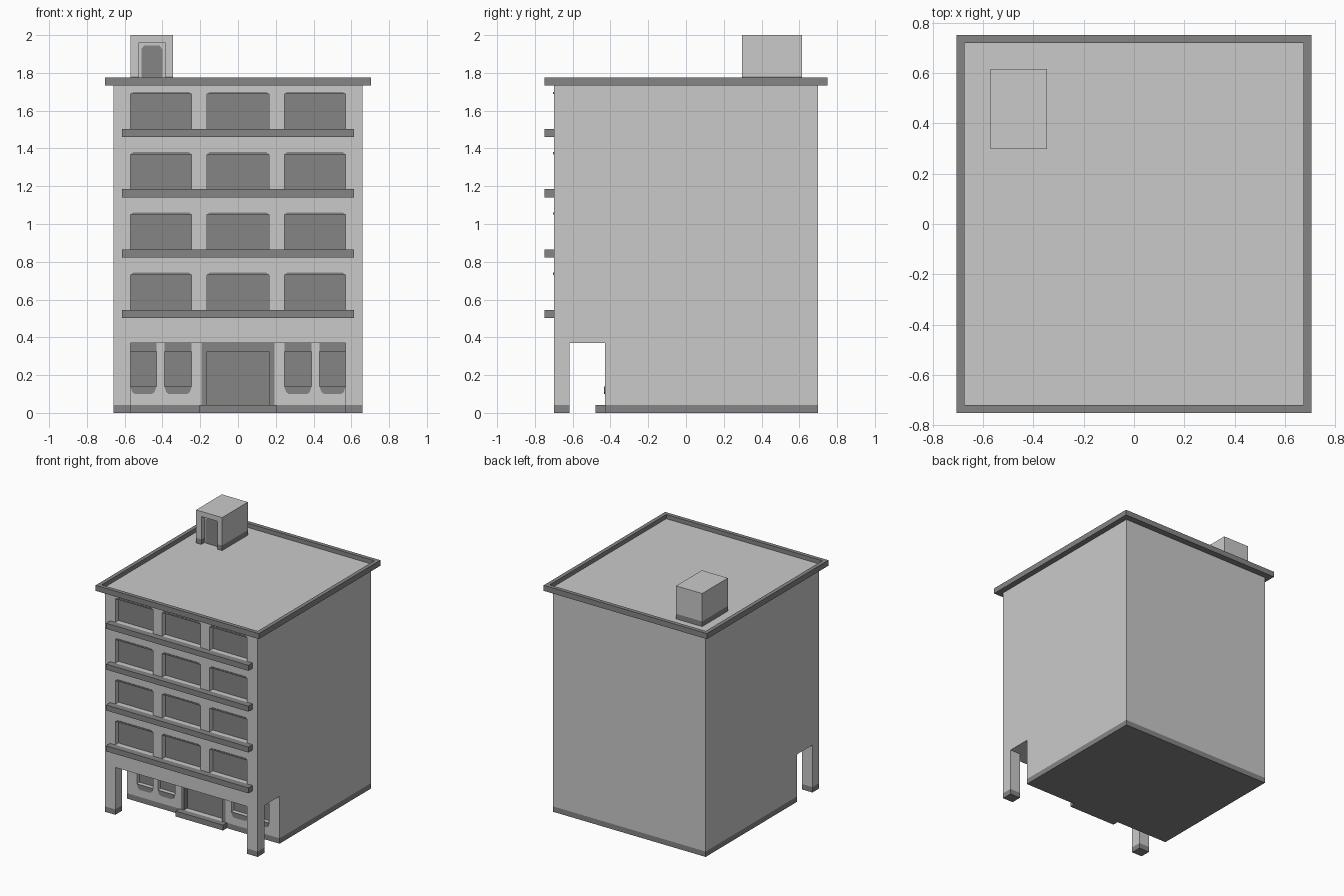
import bpy
import bmesh
from mathutils import Vector

cube = bpy.data.objects.get("Cube")
if cube:
    bpy.data.objects.remove(cube, do_unlink=True)


def material(name, v):
    m = bpy.data.materials.new(name)
    m.diffuse_color = (v, v, v, 1)
    m.use_nodes = True
    m.node_tree.nodes["Principled BSDF"].inputs["Base Color"].default_value = (v, v, v, 1)
    return m


MATS = [material("light_grey", 0.59), material("dark_grey", 0.235)]
LIGHT, DARK = 0, 1


def finish(name, bm):
    mesh = bpy.data.meshes.new(name)
    bm.to_mesh(mesh)
    bm.free()
    for m in MATS:
        mesh.materials.append(m)
    ob = bpy.data.objects.new(name, mesh)
    bpy.context.collection.objects.link(ob)
    return ob


def box_mesh(lo, hi, mat):
    bm = bmesh.new()
    bmesh.ops.create_cube(bm, size=1)
    lo, hi = Vector(lo), Vector(hi)
    for v in bm.verts:
        v.co = Vector([(lo[i] + hi[i]) / 2 + v.co[i] * (hi[i] - lo[i]) for i in range(3)])
    for f in bm.faces:
        f.material_index = mat
    return bm


def box(name, lo, hi, mat):
    return finish(name, box_mesh(lo, hi, mat))


def cut(bm, axis, values):
    for v in values:
        co, no = Vector(), Vector()
        co[axis], no[axis] = v, 1
        bmesh.ops.bisect_plane(bm, geom=bm.verts[:] + bm.edges[:] + bm.faces[:],
                               plane_co=co, plane_no=no, dist=1e-5)


def front_faces(bm, rect):
    """Front-facing faces whose centre lies inside (x0, x1, z0, z1)."""
    x0, x1, z0, z1 = rect
    bm.normal_update()
    return [f for f in bm.faces if f.normal.y < -0.9
            and x0 < f.calc_center_median().x < x1
            and z0 < f.calc_center_median().z < z1]


def recess(bm, rect, depth, mat):
    faces = front_faces(bm, rect)
    bmesh.ops.dissolve_faces(bm, faces=faces)
    faces = front_faces(bm, rect)
    bmesh.ops.inset_individual(bm, faces=faces, thickness=0, depth=-depth)
    for f in faces:
        f.material_index = mat


def plate(name, points, y, thick=0.004):
    """Thin dark plate from an x-z outline, facing the front."""
    bm = bmesh.new()
    face = bm.faces.new([bm.verts.new((x, y, z)) for x, z in points])
    ext = bmesh.ops.extrude_face_region(bm, geom=[face])
    for v in ext["geom"]:
        if isinstance(v, bmesh.types.BMVert):
            v.co.y -= thick
    bmesh.ops.recalc_face_normals(bm, faces=bm.faces[:])
    for f in bm.faces:
        f.material_index = DARK
    return finish(name, bm)


W, FRONT, BACK, PORCH = 0.66, -0.70, 0.70, -0.43
BASE, SOFFIT, ROOF = 0.042, 0.37, 1.742
LEDGES = [0.503, 0.822, 1.141, 1.46]
BAYS = [(-0.57, -0.245), (-0.165, 0.165), (0.245, 0.57)]

# Upper floors with recessed windows
bm = box_mesh((-W, FRONT, SOFFIT), (W, BACK, 1.735), LIGHT)
cut(bm, 0, [x for bay in BAYS for x in bay])
rows = [(z + 0.042, z + 0.228) for z in LEDGES]
cut(bm, 2, [z for row in rows for z in row])
for x0, x1 in BAYS:
    for z0, z1 in rows:
        recess(bm, (x0, x1, z0, z1), 0.04, DARK)
finish("upper_floors", bm)

# Chamfered window heads and balcony ledges
for i, z in enumerate(LEDGES):
    box(f"balcony_ledge_{i + 1}", (-0.615, -0.75, z), (0.615, FRONT, z + 0.043), DARK)
    t = z + 0.228
    for j, (x0, x1) in enumerate(BAYS):
        plate(f"window_head_{i + 1}_{j + 1}",
              [(x0, t), (x1, t), (x1 - 0.015, t + 0.011), (x0 + 0.015, t + 0.011)], FRONT)

# Ground floor set back behind the porch
shop = [(-0.57, -0.432), (-0.39, -0.245), (0.245, 0.39), (0.432, 0.57)]
bm = box_mesh((-W, PORCH, BASE), (W, BACK, SOFFIT), LIGHT)
cut(bm, 0, [x for s in shop for x in s] + [-0.192, -0.165, 0.165, 0.192])
cut(bm, 2, [0.14, 0.325])
for f in front_faces(bm, (-0.192, 0.192, 0, 1)):
    f.material_index = DARK
recess(bm, (-0.165, 0.165, 0, 0.325), 0.04, DARK)
for x0, x1 in shop:
    recess(bm, (x0, x1, 0.14, 0.325), 0.03, DARK)
    for f in front_faces(bm, (x0, x1, 0.325, 1)):
        f.material_index = DARK
finish("ground_floor", bm)

# Rounded aprons below the ground floor windows
for i, (x0, x1) in enumerate(shop):
    plate(f"window_apron_{i + 1}",
          [(x0, 0.14), (x0 + 0.01, 0.11), (x0 + 0.025, 0.1),
           (x1 - 0.025, 0.1), (x1 - 0.01, 0.11), (x1, 0.14)], PORCH)

# Plinth, door step and porch pillars
box("plinth", (-W, PORCH, 0), (W, BACK, BASE), DARK)
box("door_step", (-0.205, -0.478, 0), (0.205, PORCH, BASE), DARK)
for side, s in (("left", 1), ("right", -1)):
    x0, x1 = sorted((s * 0.57, s * W))
    box(f"{side}_pillar", (x0, FRONT, BASE), (x1, -0.617, SOFFIT), LIGHT)
    box(f"{side}_pillar_base", (x0, FRONT, 0), (x1, -0.617, BASE), DARK)

# Roof slab with raised rim
bm = box_mesh((-0.705, -0.75, 1.732), (0.705, 0.75, 1.775), DARK)
bm.normal_update()
top = [f for f in bm.faces if f.normal.z > 0.9]
bmesh.ops.inset_individual(bm, faces=top, thickness=0.044, depth=0)
bmesh.ops.inset_individual(bm, faces=top, thickness=0, depth=ROOF - 1.775)
for f in top:
    f.material_index = LIGHT
finish("roof", bm)

# Stair house on the roof, with a dark base band and a recessed doorway
bm = box_mesh((-0.57, 0.297, ROOF), (-0.345, 0.615, 2.0), LIGHT)
cut(bm, 0, [-0.525, -0.387])
cut(bm, 2, [1.782, 1.96])
recess(bm, (-0.525, -0.387, 0, 1.96), 0.04, LIGHT)
bm.normal_update()
for f in bm.faces:
    c = f.calc_center_median()
    if abs(f.normal.z) < 0.5 and c.z < 1.782:
        f.material_index = DARK
finish("stair_house", bm)
plate("stair_house_door",
      [(-0.512, ROOF), (-0.4, ROOF), (-0.4, 1.925), (-0.415, 1.945),
       (-0.497, 1.945), (-0.512, 1.925)], 0.337)
